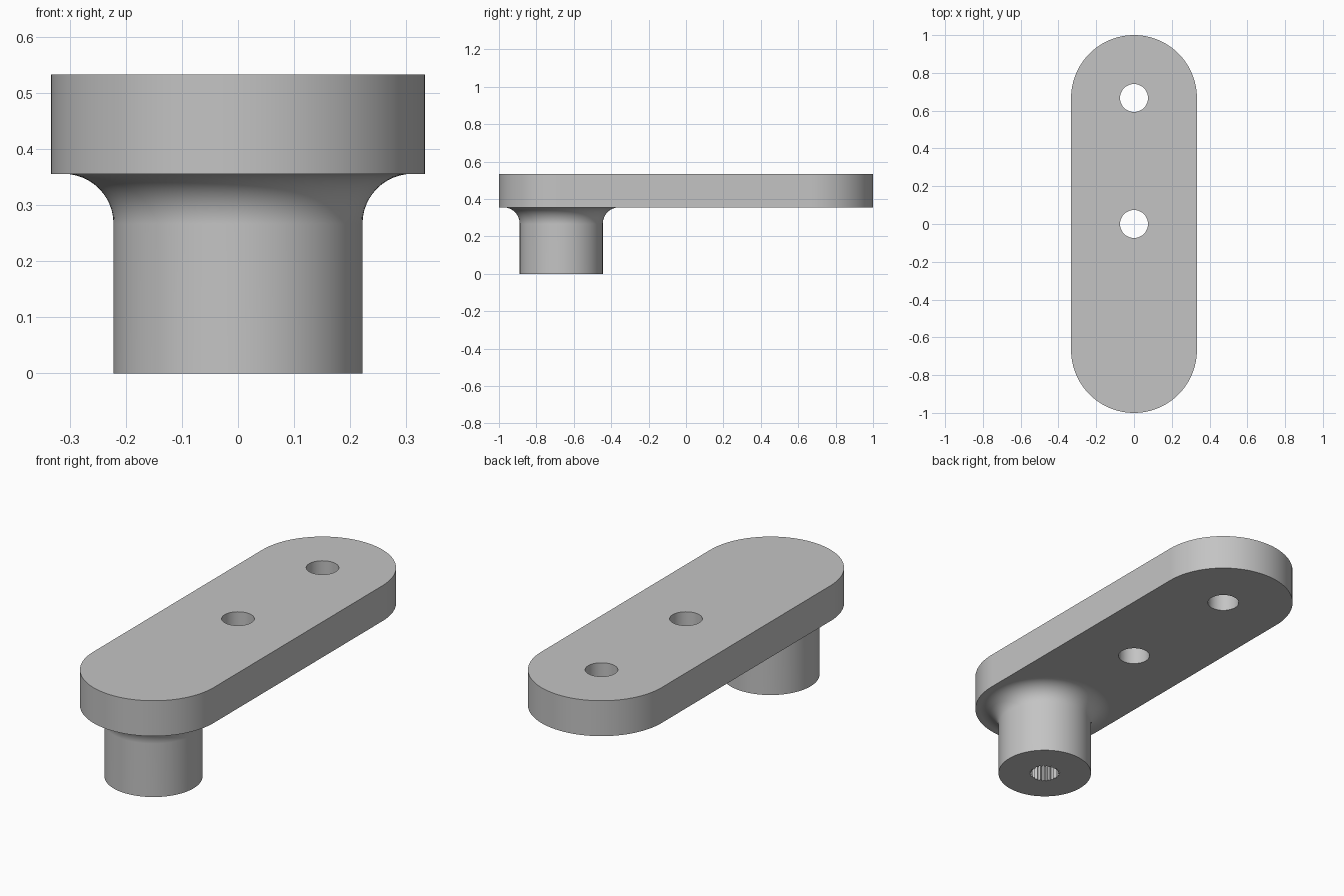
import bpy, bmesh
from math import sin, cos, pi

cube = bpy.data.objects.get("Cube")
if cube:
    bpy.data.objects.remove(cube, do_unlink=True)

HALF_W = 0.333               # plate half width, also its end radius
PIVOT = 0.667                # distance of the end centres from the middle
UNDERSIDE, TOP = 0.356, 0.533
BOSS_R, FILLET = 0.222, 0.089
HOLE_R = 0.074

grey = bpy.data.materials.new("plain grey")
grey.use_nodes = True
colour = (0.55, 0.55, 0.55, 1)
grey.diffuse_color = colour
grey.node_tree.nodes["Principled BSDF"].inputs["Base Color"].default_value = colour


def make_object(name, bm):
    bmesh.ops.recalc_face_normals(bm, faces=bm.faces)
    mesh = bpy.data.meshes.new(name)
    bm.to_mesh(mesh)
    bm.free()
    mesh.materials.append(grey)
    obj = bpy.data.objects.new(name, mesh)
    bpy.context.collection.objects.link(obj)
    return obj


def prism(name, outline, z0, z1):
    """Extrude a closed outline straight up."""
    bm = bmesh.new()
    face = bm.faces.new([bm.verts.new((x, y, z0)) for x, y in outline])
    grown = bmesh.ops.extrude_face_region(bm, geom=[face])["geom"]
    verts = [g for g in grown if isinstance(g, bmesh.types.BMVert)]
    bmesh.ops.translate(bm, verts=verts, vec=(0, 0, z1 - z0))
    return make_object(name, bm)


def lathe(name, profile, y, steps):
    """Spin a radius/height profile about a vertical axis."""
    bm = bmesh.new()
    verts = [bm.verts.new((r, y, z)) for r, z in profile]
    edges = [bm.edges.new(pair) for pair in zip(verts, verts[1:])]
    bmesh.ops.spin(bm, geom=verts + edges, cent=(0, y, 0), axis=(0, 0, 1),
                   angle=2 * pi, steps=steps)
    bmesh.ops.remove_doubles(bm, verts=bm.verts, dist=0.0001)
    return make_object(name, bm)


def combine(target, other, operation):
    """Apply a boolean and discard the helper."""
    mod = target.modifiers.new(operation, 'BOOLEAN')
    mod.operation, mod.solver, mod.object = operation, 'EXACT', other
    bpy.context.view_layer.objects.active = target
    bpy.ops.object.modifier_apply(modifier=mod.name)
    bpy.data.objects.remove(other, do_unlink=True)


def arc(radius, y, start, end, steps):
    angles = [start + (end - start) * i / steps for i in range(steps + 1)]
    return [(radius * cos(a), y + radius * sin(a)) for a in angles]


# Flat arm with rounded ends
outline = arc(HALF_W, PIVOT, 0, pi, 48) + arc(HALF_W, -PIVOT, pi, 2 * pi, 48)
arm = prism("lever_arm", outline, UNDERSIDE, TOP)

# Round boss flaring into the arm
flare = [(BOSS_R + FILLET * (1 - cos(a)), UNDERSIDE - FILLET * (1 - sin(a)))
         for a in [pi / 2 * i / 12 for i in range(13)]]
flare_r = BOSS_R + FILLET
inside = (UNDERSIDE + TOP) / 2
boss = lathe("boss", [(0, 0), (BOSS_R, 0)] + flare + [(flare_r, inside), (0, inside)],
             -PIVOT, 96)
combine(arm, boss, 'UNION')

# Two plain holes through the arm
for y in (0, PIVOT):
    hole = prism("hole_cutter", arc(HOLE_R, y, 0, 2 * pi, 48)[:-1], UNDERSIDE - 0.1, TOP + 0.1)
    combine(arm, hole, 'DIFFERENCE')

# Toothed blind socket in the foot of the boss
teeth = 24
socket = []
for i in range(teeth * 2):
    r, a = (0.075, 0.064)[i % 2], pi * i / teeth
    socket.append((r * cos(a), -PIVOT + r * sin(a)))
combine(arm, prism("socket_cutter", socket, -0.1, 0.27), 'DIFFERENCE')

# Smooth round walls, crisp edges
bpy.ops.object.select_all(action='DESELECT')
arm.select_set(True)
bpy.context.view_layer.objects.active = arm
bpy.ops.object.shade_smooth_by_angle(angle=pi / 6)
normals = arm.modifiers.new("flat_face_normals", 'WEIGHTED_NORMAL')
normals.keep_sharp = True
